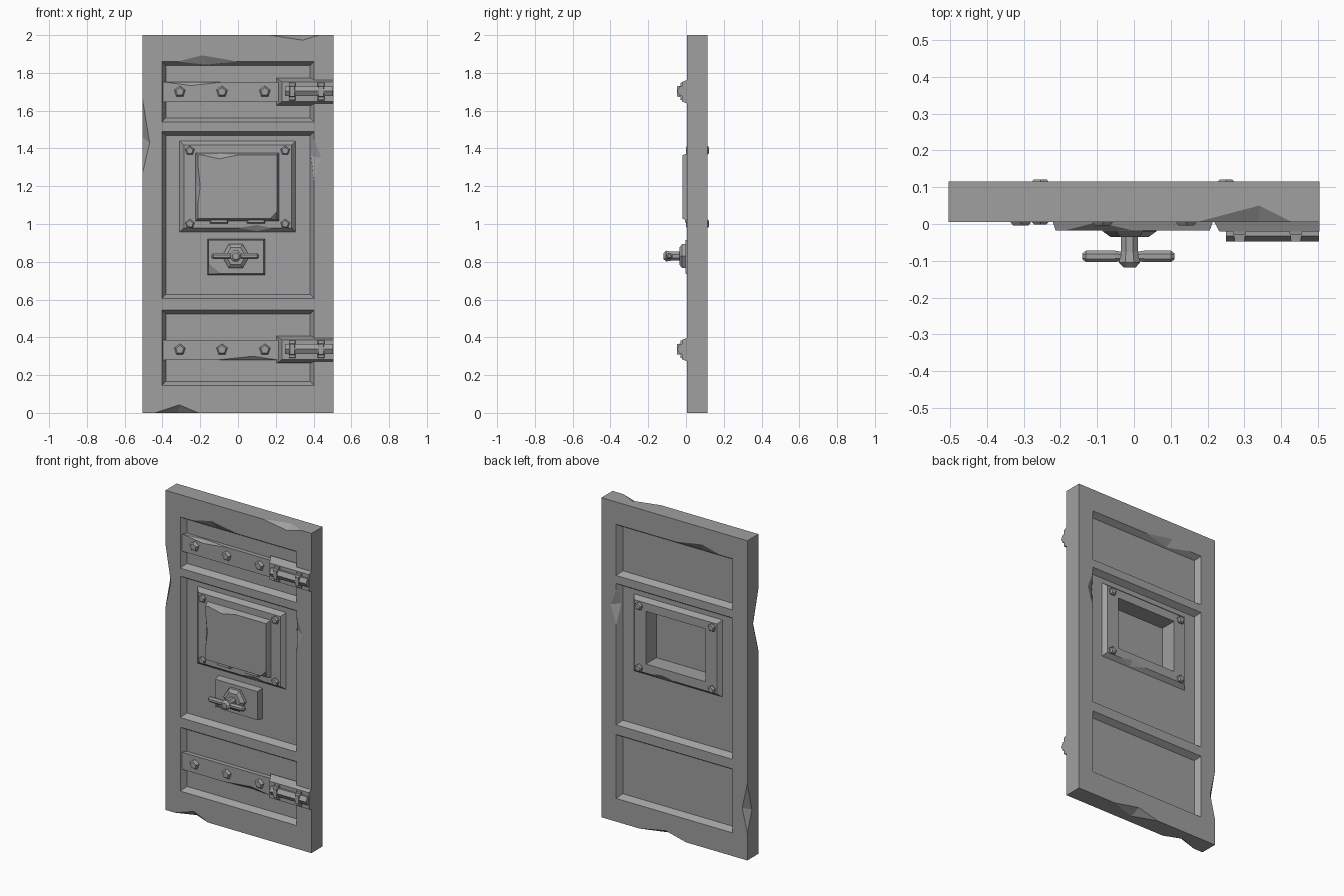
import bpy, bmesh, math
from mathutils import Vector, Matrix

cube = bpy.data.objects.get("Cube")
if cube:
    bpy.data.objects.remove(cube, do_unlink=True)

grey = bpy.data.materials.new("weathered_grey")
grey.use_nodes = True
COLOUR = (0.35, 0.35, 0.35, 1)
grey.diffuse_color = COLOUR
grey.node_tree.nodes["Principled BSDF"].inputs["Base Color"].default_value = COLOUR

FRONT, BACK, FLOOR = 0.005, 0.115, 0.04   # door faces and front panel floor


def make(name, bm):
    bmesh.ops.recalc_face_normals(bm, faces=bm.faces)
    mesh = bpy.data.meshes.new(name)
    bm.to_mesh(mesh)
    bm.free()
    mesh.materials.append(grey)
    obj = bpy.data.objects.new(name, mesh)
    bpy.context.collection.objects.link(obj)
    return obj


def hull(name, points):
    bm = bmesh.new()
    for p in points:
        bm.verts.new(p)
    bmesh.ops.convex_hull(bm, input=bm.verts)
    bmesh.ops.dissolve_limit(bm, angle_limit=0.01, verts=bm.verts, edges=bm.edges)
    return make(name, bm)


def block(name, x, z, y0, y1, inset=0.0):
    """Box along y whose far end (y1) is inset on all four sides."""
    pts = []
    for y, i in ((y0, 0), (y1, inset)):
        pts += [(a, y, b) for a in (x[0] + i, x[1] - i) for b in (z[0] + i, z[1] - i)]
    return hull(name, pts)


def turned(name, centre, rings, sides, axis="y", spin=0.0):
    """Faceted solid of revolution; rings are (radius, position on axis)."""
    bm = bmesh.new()
    loops = []
    for r, t in rings:
        loop = []
        for k in range(sides):
            a = spin + 2 * math.pi * k / sides
            u, v = r * math.cos(a), r * math.sin(a)
            co = (u, t, v) if axis == "y" else (t, u, v)
            loop.append(bm.verts.new(Vector(centre) + Vector(co)))
        loops.append(loop)
    for low, high in zip(loops, loops[1:]):
        for k in range(sides):
            j = (k + 1) % sides
            bm.faces.new((low[k], low[j], high[j], high[k]))
    bm.faces.new(loops[0])
    bm.faces.new(loops[-1])
    return make(name, bm)


def chip(e0, e1, pa, pb, out):
    """Wedge that breaks a piece from the edge e0-e1; pa and pb lie on its two faces."""
    mid = (Vector(e0) + Vector(e1)) / 2 + Vector(out)
    return hull("chip_cutter", [e0, e1, pa, pb, mid])


def carve(obj, cutters):
    for c in cutters:
        mod = obj.modifiers.new("cut", "BOOLEAN")
        mod.operation, mod.solver, mod.object = "DIFFERENCE", "EXACT", c
    graph = bpy.context.evaluated_depsgraph_get()
    mesh = bpy.data.meshes.new_from_object(obj.evaluated_get(graph))
    obj.modifiers.clear()
    obj.data = mesh
    mesh.materials.clear()
    mesh.materials.append(grey)
    for c in cutters:
        bpy.data.objects.remove(c, do_unlink=True)


def window_opening():
    return block("opening_cutter", (-0.21, 0.205), (1.035, 1.365), 0.2, 0.0)


# Door slab with three sunken panels on both faces
door = block("door_slab", (-0.505, 0.505), (0, 2), FRONT, BACK)
cuts = []
for z0, z1 in ((0.145, 0.545), (0.605, 1.49), (1.54, 1.86)):
    for face, d in ((FRONT, 1), (BACK, -1)):
        g = 0.006
        cuts.append(block("panel_cutter", (-0.403 - g, 0.403 + g), (z0 - g, z1 + g),
                          face - d * 0.01, face + d * 0.035, 0.022 + g))
cuts.append(window_opening())

# Broken edges: outer corners, then panel rims
cuts += [
    chip((0.17, FRONT, 2), (0.43, FRONT, 2), (0.34, 0.05, 2), (0.34, FRONT, 1.973), (0, -.02, .02)),
    chip((-.505, FRONT, 1.27), (-.505, FRONT, 1.66), (-.505, 0.06, 1.46), (-.468, FRONT, 1.43), (-.02, -.02, 0)),
    chip((-.44, FRONT, 0), (-.21, FRONT, 0), (-.32, 0.05, 0), (-.31, FRONT, 0.043), (0, -.02, -.02)),
    chip((-.505, BACK, 0.17), (-.505, BACK, 0.48), (-.505, 0.07, 0.3), (-.47, BACK, 0.32), (-.02, .02, 0)),
    chip((-.08, BACK, 0), (0.24, BACK, 0), (0.07, 0.06, 0), (0.06, BACK, 0.035), (0, .02, -.02)),
]
for face, d in ((FRONT, 1), (BACK, -1)):
    cuts.append(chip((-.32, face, 1.86), (0, face, 1.86), (-.19, face, 1.893),
                     (-.17, face + d * 0.03, 1.843), (0, -d * .02, -.02)))
    cuts.append(chip((.403, face, 1.23), (.403, face, 1.45), (.44, face, 1.35),
                     (.386, face + d * 0.03, 1.36), (-.02, -d * .02, 0)))
carve(door, cuts)

# Window frame, raised from the panel on each side
for side, y0, y1 in (("front", 0.045, 0.015), ("back", 0.075, 0.105)):
    frame = block("window_frame_" + side, (-0.313, 0.31), (0.953, 1.443), y0, y1, 0.026)
    s = 1 if side == "front" else -1
    carve(frame, [window_opening(),
                  chip((0, y1, .979), (.18, y1, .979), (.1, y1, .995), (.1, y0 - s * .01, .962),
                       (0, -s * .02, -.01))])
    for x in (-0.255, 0.25):
        for z in (1.0, 1.388):
            turned("window_bolt_" + side, (x, y1, z),
                   [(0.026, s * 0.005), (0.026, -s * 0.008), (0.018, -s * 0.016)], 5, spin=0.3)

# Closed shutter standing proud of the frame, hollow behind
shutter = block("window_shutter", (-0.226, 0.219), (1.015, 1.378), 0.02, -0.018, 0.013)
carve(shutter, [
    window_opening(),
    chip((-.213, -.018, 1.1), (-.213, -.018, 1.32), (-.2, -.018, 1.2), (-.222, .008, 1.2), (-.01, -.02, 0)),
    chip((-.19, -.018, 1.365), (.0, -.018, 1.365), (-.1, -.018, 1.345), (-.1, .005, 1.373), (0, -.02, .01)),
    chip((.17, -.018, 1.028), (.206, -.018, 1.028), (.206, -.018, 1.065), (.2, .005, 1.02), (.01, -.02, -.01)),
])
for x in (-0.1, 0.095):
    block("shutter_hinge", (x - 0.05, x + 0.05), (1.0, 1.028), 0.02, -0.004, 0.008)

# Strap hinges with leaf, pin, knuckles and bolts
for name, z in (("upper", 1.7), ("lower", 0.335)):
    strap = block(name + "_strap", (-0.4, 0.23), (z - 0.055, z + 0.052), 0.045, 0.013)
    if name == "upper":
        nick = chip((-.39, .013, z + .052), (-.08, .013, z + .052), (-.25, .013, z + .033),
                    (-.25, .03, z + .052), (0, -.02, .02))
    else:
        nick = chip((-.11, .013, z - .055), (.21, .013, z - .055), (.08, .013, z - .035),
                    (.08, .03, z - .055), (0, -.02, -.02))
    carve(strap, [nick])
    for x in (-0.308, -0.085, 0.142):
        turned(name + "_strap_bolt", (x, 0.013, z),
               [(0.031, 0.005), (0.031, -0.006), (0.022, -0.017)], 5, spin=0.3)
    leaf = [(x, y, z + h) for x, y, hs in ((0.205, 0.03, (-.072, .072)), (0.232, -0.02, (-.052, .052)),
                                           (0.505, 0.03, (-.072, .072)), (0.505, -0.02, (-.052, .052)))
            for h in hs]
    hull(name + "_hinge_leaf", leaf)
    turned(name + "_hinge_pin", (0, -0.017, z + 0.003), [(0.03, 0.25), (0.03, 0.503)], 6, axis="x")
    for x in (0.287, 0.44):
        block(name + "_hinge_knuckle", (x - 0.019, x + 0.019), (z - 0.046, z + 0.05), -0.015, -0.03, 0.003)
        block(name + "_hinge_knuckle_top", (x - 0.016, x + 0.016), (z - 0.028, z + 0.032), -0.028, -0.047, 0.003)

# Lock plate and turn handle
plate = block("lock_plate", (-0.162, 0.143), (0.73, 0.922), 0.045, -0.003, 0.007)
carve(plate, [chip((-.155, -.003, .737), (-.09, -.003, .737), (-.155, -.003, .79),
                   (-.155, .02, .735), (-.03, -.02, -.02))])
HUB = (-0.012, 0, 0.83)
turned("lock_boss", HUB, [(0.073, 0.0), (0.073, -0.02), (0.052, -0.035)], 6)
turned("handle_stem", HUB, [(0.025, -0.03), (0.025, -0.075), (0.031, -0.105), (0.018, -0.118)], 8, spin=math.pi / 8)
turned("handle_bar", (HUB[0], -0.088, HUB[2]),
       [(0.009, -0.128), (0.017, -0.118), (0.017, -0.04), (0.013, -0.02),
        (0.013, 0.02), (0.017, 0.04), (0.017, 0.112), (0.009, 0.122)], 8, axis="x", spin=math.pi / 8)
